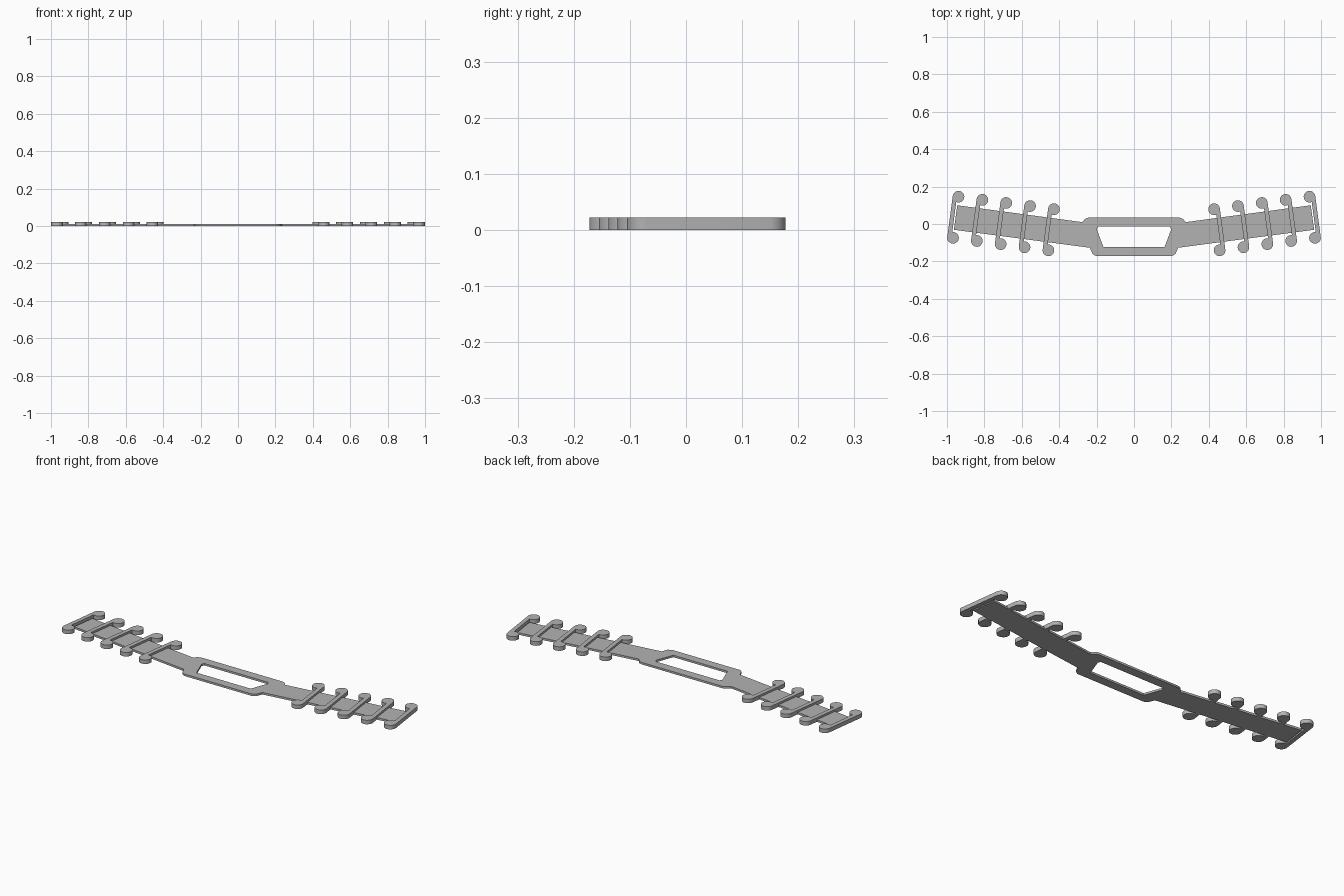
import bpy, bmesh
from math import sin, cos, acos, radians
from mathutils import Vector, Matrix

cube = bpy.data.objects.get("Cube")
if cube:
    bpy.data.objects.remove(cube)

GREY = (0.45, 0.45, 0.45, 1)
mat = bpy.data.materials.new("plain grey")
mat.use_nodes = True
mat.diffuse_color = GREY
mat.node_tree.nodes["Principled BSDF"].inputs["Base Color"].default_value = GREY


def mirrored_plate(name, outline, height):
    """Extrude a flat outline upward and mirror it across x = 0."""
    bm = bmesh.new()
    base = bm.faces.new([bm.verts.new((x, y, 0)) for x, y in outline])
    top = bmesh.ops.extrude_face_region(bm, geom=[base], use_keep_orig=True)["geom"]
    bmesh.ops.translate(bm, vec=(0, 0, height),
                        verts=[g for g in top if isinstance(g, bmesh.types.BMVert)])
    # Leave the mirror seam open so both halves join as one solid
    seam = [f for f in bm.faces if all(abs(v.co.x) < 1e-5 for v in f.verts)]
    bmesh.ops.delete(bm, geom=seam, context='FACES')
    bmesh.ops.recalc_face_normals(bm, faces=bm.faces[:])
    if max(f.normal.z for f in bm.faces) < 0.9 or \
            [f for f in bm.faces if f.calc_center_median().z > height * 0.99][0].normal.z < 0:
        bmesh.ops.reverse_faces(bm, faces=bm.faces[:])
    mesh = bpy.data.meshes.new(name)
    bm.to_mesh(mesh)
    bm.free()
    mesh.materials.append(mat)
    obj = bpy.data.objects.new(name, mesh)
    bpy.context.collection.objects.link(obj)
    mod = obj.modifiers.new("mirror", 'MIRROR')
    mod.use_clip = True
    bpy.ops.object.select_all(action='DESELECT')
    obj.select_set(True)
    bpy.context.view_layer.objects.active = obj
    bpy.ops.object.shade_smooth_by_angle(angle=radians(30))
    return obj


# Strap: half outline, with half of the centre window cut into it
outer = [(0, 0.034), (0.245, 0.034), (0.262, 0.027), (0.277, 0.010),
         (0.945, 0.100), (0.963, -0.031), (0.236, -0.127),
         (0.222, -0.160), (0.205, -0.171), (0, -0.171)]
window = [(0, -0.124), (0.163, -0.124), (0.199, -0.028), (0.192, -0.014), (0, -0.014)]
mirrored_plate("strap", outer + window, 0.011)

# Hooks: a bar with a round knob at each end, set toward the centre
KNOB, BAR_INNER, HALF = 0.031, 0.008, 0.111
meet = acos(BAR_INNER / KNOB)
full = radians(360)


def arc(cy, start, end, steps=28):
    angles = [start + (end - start) * i / steps for i in range(steps + 1)]
    return [Vector((KNOB * cos(a), cy + KNOB * sin(a))) for a in angles]


profile = arc(HALF, 0, full - meet) + arc(-HALF, meet, full)
tilt = Matrix.Rotation(radians(7.6), 2)
first, last = Vector((0.443, -0.031)), Vector((0.953, 0.036))
for i in range(5):
    centre = first.lerp(last, i / 4)
    mirrored_plate(f"hook_pair_{i + 1}", [tilt @ p + centre for p in profile], 0.022)
